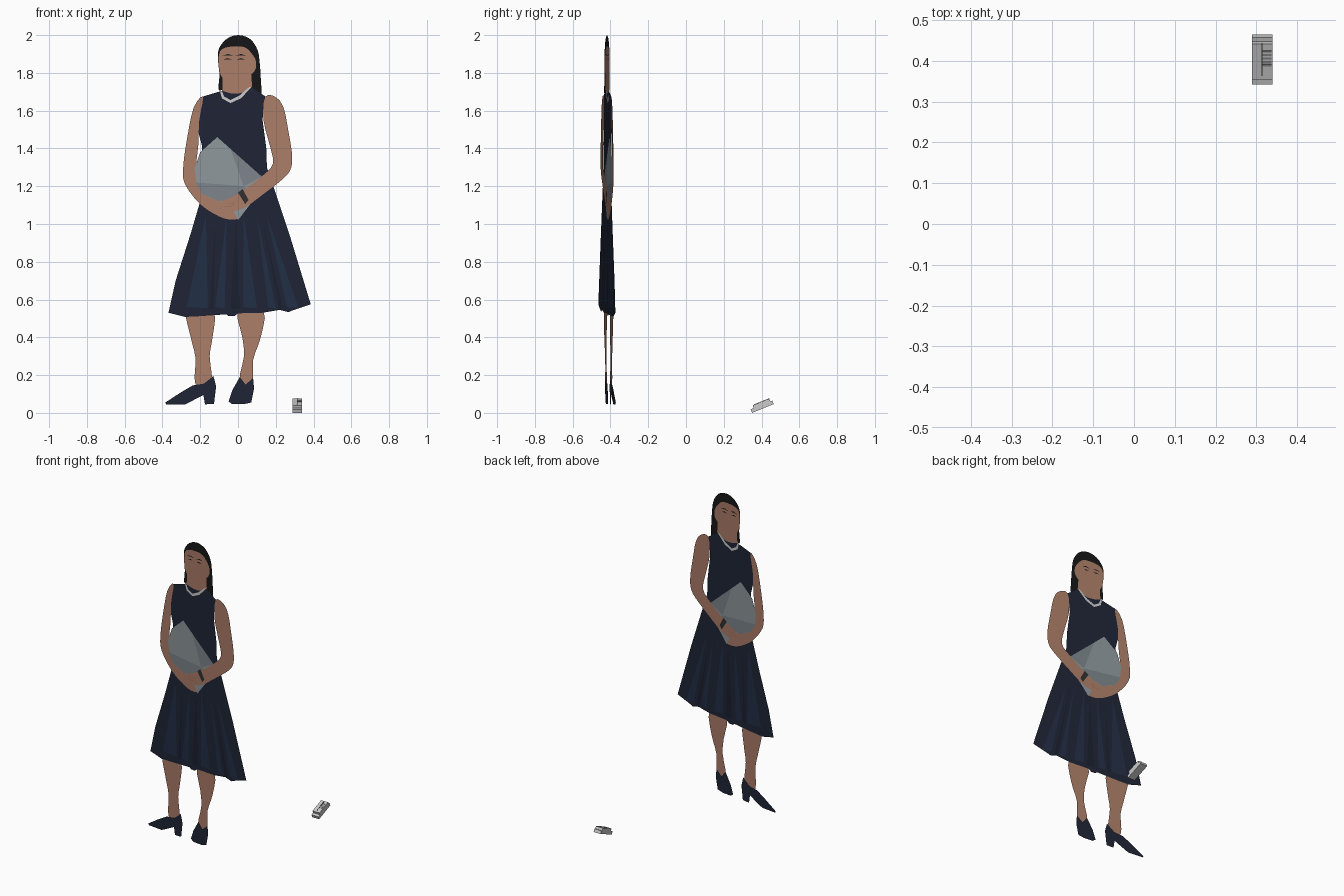
import bpy, bmesh, math
from mathutils import Vector, Matrix
from mathutils.geometry import delaunay_2d_cdt

if "Cube" in bpy.data.objects:
    bpy.data.objects.remove(bpy.data.objects["Cube"])

mats = {}
def material(name, rgb):
    m = bpy.data.materials.new(name)
    m.diffuse_color = (*rgb, 1)
    m.use_nodes = True
    m.node_tree.nodes["Principled BSDF"].inputs["Base Color"].default_value = m.diffuse_color
    mats[name] = m

material("skin", (.41, .205, .135))
material("skin_shade", (.30, .14, .09))
material("hair", (.008, .008, .009))
material("navy", (.014, .018, .036))
material("navy_light", (.016, .027, .06))
material("navy_dark", (.010, .014, .028))
material("folder_grey", (.27, .31, .33))
material("folder_shade", (.20, .23, .25))
material("pearl", (.75, .75, .75))
material("dark", (.03, .03, .03))
material("mid_grey", (.25, .25, .25))

def smooth(pts, n=3):
    """Closed Catmull-Rom curve through the outline points."""
    p = [Vector(q) for q in pts]
    out = []
    for i in range(len(p)):
        a, b, c, d = p[i - 1], p[i], p[(i + 1) % len(p)], p[(i + 2) % len(p)]
        for k in range(n):
            t = k / n
            out.append(.5 * (2*b + (c - a)*t + (2*a - 5*b + 4*c - d)*t*t
                             + (3*b - a - 3*c + d)*t**3))
    return out

layers = []   # later layers sit in front of earlier ones
def part(name, mat, pts, curved=True):
    layers.append((name, mat, smooth(pts) if curved else [Vector(q) for q in pts]))

# Flat figure, outlines (x, z) in hundredths of a unit
part("hair", "hair", [(0, 200), (6.3, 198), (10.4, 192), (11.6, 184), (12.1, 176), (12.2, 168.5),
     (8, 170), (0, 173), (-8, 171), (-10.3, 171.5), (-9.8, 179), (-10.6, 187), (-10, 193), (-6, 198)])
part("neck", "skin", [(-8, 179), (7, 179), (7.5, 172.5), (4, 166), (-3, 165), (-8.4, 169.5)], False)
part("face", "skin", [(-10.2, 188.5), (-10, 182), (-8, 177), (-3, 173.5), (3.5, 174.5), (7, 179),
     (9.3, 182), (9.5, 186), (7.8, 189.5), (3.7, 193.5), (-3, 194), (-8.5, 192.5)])
for s, x in (("left", -8.5), ("right", -1.5)):
    part(s + "_brow", "hair", [(x, 189), (x + 3, 190), (x + 6, 189.2), (x + 3, 189.3)], False)
    part(s + "_eye", "hair", [(x + 1, 187.2), (x + 3, 187.8), (x + 5, 187.2), (x + 3, 187.1)], False)
part("left_leg", "skin", [(-27, 54), (-25, 40), (-22.5, 29), (-22.5, 15), (-14, 15), (-15, 30),
     (-13.5, 40), (-13, 54)])
part("right_leg", "skin", [(0, 54), (2.3, 40), (3.2, 30), (.8, 17), (7.6, 15), (8, 28), (12, 40), (13.5, 54)])
part("left_shoe", "navy", [(-38.5, 5.5), (-30, 11), (-24, 14.5), (-18, 15.5), (-13, 19.5), (-11.6, 14),
     (-12.7, 4.8), (-17.5, 4.5), (-18.3, 9.5), (-25, 6), (-28, 4.5), (-38, 4.5)], False)
part("right_shoe", "navy", [(-5, 6), (-3, 12), (1, 19), (4, 15), (8, 18.5), (8.5, 13), (7, 5.5), (3, 4.6),
     (-3, 4.6)], False)
part("skirt", "navy", [(-20, 112), (19, 119), (28, 92), (38.5, 57.5), (28, 54), (27, 53.3), (22, 54.5),
     (13, 53), (0, 52.7), (-2, 51.2), (-5, 51.2), (-6, 52.2), (-20, 51.2), (-28, 50.8), (-36.8, 53),
     (-33, 70), (-25, 95)], False)
# Skirt pleats
for i, (top, a, b) in enumerate([(-17, -27, -16), (-6, -12, -7), (3, 3, 10), (10, 16, 20), (15, 26, 32)]):
    part(f"pleat_light_{i}", "navy_light", [(top, 105), (a, 56), (b, 55.5)], False)
for i, (top, a, b) in enumerate([(-12, -15, -13), (-1, -4, 1), (13, 21.5, 24)]):
    part(f"pleat_dark_{i}", "navy_dark", [(top, 102), (a, 55), (b, 55)], False)
part("bodice", "navy", [(-8.5, 170.5), (-18.5, 167.5), (-20, 162), (-21.3, 150), (-19, 141), (-20, 125),
     (-20, 112), (19, 119), (15.3, 130), (15, 140), (13, 155), (13.6, 163), (14.5, 167.5), (7, 172.5),
     (4, 170), (0, 169), (-4, 169.2)], False)
part("necklace", "pearl", [(-9.6, 170.5), (-8.5, 166.5), (-4, 164), (1.5, 166.5), (7, 172.3), (6, 172.6),
     (.8, 168), (-4, 165.6), (-7.3, 167.5), (-8.6, 170.5)], False)
part("left_arm", "skin", [(-18.5, 167.5), (-23.5, 161.5), (-27, 145), (-29, 130), (-28, 121), (-20, 110.5),
     (-10, 104), (-3, 102.3), (1, 104), (-1, 110), (-10, 113), (-19, 118), (-22, 130), (-21, 142), (-20.5, 155)])
part("folder", "folder_grey", [(-11, 146), (12.7, 125), (13, 119), (0, 102), (-3, 108), (-19, 116),
     (-22, 122), (-23, 129), (-20, 138)], False)
part("folder_fold", "folder_shade", [(-22.5, 122), (3, 120), (8, 116), (-10, 112), (-19, 116)], False)
part("folder_side", "folder_shade", [(-4, 139.8), (12.7, 125), (3, 120)], False)
part("lower_hand", "skin", [(-19, 115.5), (-11, 112.5), (-3, 110), (-2, 105.5), (-2.5, 102.5), (-10, 104),
     (-20, 110.5)], False)
part("right_arm", "skin", [(14.5, 167.5), (20.5, 166.8), (24.3, 161), (26.5, 150), (28.5, 138), (28.2, 130),
     (24.5, 124.5), (13, 115.5), (4, 109), (-4, 106.5), (-10.3, 108), (-9.5, 111.5), (0, 116), (13, 125.5),
     (18.5, 132), (17, 141), (13.5, 155)])
for i in range(2):
    x, z = -9 + i, 109 + 1.8 * i
    part(f"finger_line_{i}", "skin_shade", [(x, z), (x + 5, z + .4), (x + 8, z + 2), (x + 5, z)], False)
part("watch", "dark", [(0, 116.6), (2.5, 118.5), (5.6, 112.6), (3.8, 110.6)], False)

def inside(p, poly):
    hit = False
    for i, b in enumerate(poly):
        a = poly[i - 1]
        if (a.y > p.y) != (b.y > p.y) and p.x < (b.x - a.x)*(p.y - a.y)/(b.y - a.y) + a.x:
            hit = not hit
    return hit

# Cut all outlines against each other, so the layers share one vertical plane
verts, edges = [], []
for _, _, poly in layers:
    s, n = len(verts), len(poly)
    verts += poly
    edges += [(s + i, s + (i + 1) % n) for i in range(n)]
cv, _, cf, *_ = delaunay_2d_cdt(verts, edges, [], 0, 1e-4)
owned = {i: [] for i in range(len(layers))}
for f in cf:
    c = sum((cv[i] for i in f), Vector((0, 0))) / len(f)
    for k in reversed(range(len(layers))):
        if inside(c, layers[k][2]):
            owned[k].append(f)
            break

def add_object(name, bm, mat):
    me = bpy.data.meshes.new(name)
    bm.to_mesh(me)
    bm.free()
    if mat:
        me.materials.append(mats[mat])
    bpy.context.collection.objects.link(bpy.data.objects.new(name, me))

for k, (name, mat, _) in enumerate(layers):
    bm, vm = bmesh.new(), {}
    for f in owned[k]:
        for i in f:
            if i not in vm:
                x, z = cv[i] / 100
                vm[i] = bm.verts.new((x, -.418 - .12 * x, z))
        bm.faces.new([vm[i] for i in f])
    bmesh.ops.dissolve_limit(bm, angle_limit=.01, verts=bm.verts, edges=bm.edges)
    add_object(name, bm, mat)

# Small tilted device: boxes given as (min, max) along width, length, height
tilt = Matrix.Translation((0, .3495, 0)) @ Matrix.Rotation(math.radians(22), 4, 'X')
def box(name, lo, hi, mat=None):
    lo, hi = Vector(lo), Vector(hi)
    bm = bmesh.new()
    bmesh.ops.create_cube(bm, size=1, matrix=tilt @ Matrix.Translation((lo + hi) / 2)
                          @ Matrix.Diagonal((*(hi - lo), 1)))
    add_object(name, bm, mat)

box("device_base", (.289, 0, 0), (.339, .124, .02))
box("device_upper", (.289, .018, .02), (.339, .113, .036))
box("device_panel", (.294, .055, .036), (.311, .1, .037))
box("device_slot", (.3125, .03, .036), (.3145, .115, .0375), "dark")
for i in range(5):
    v = .055 + .009 * i
    box(f"device_rib_{i}", (.3145, v, .036), (.337, v + .005, .037), "mid_grey")
